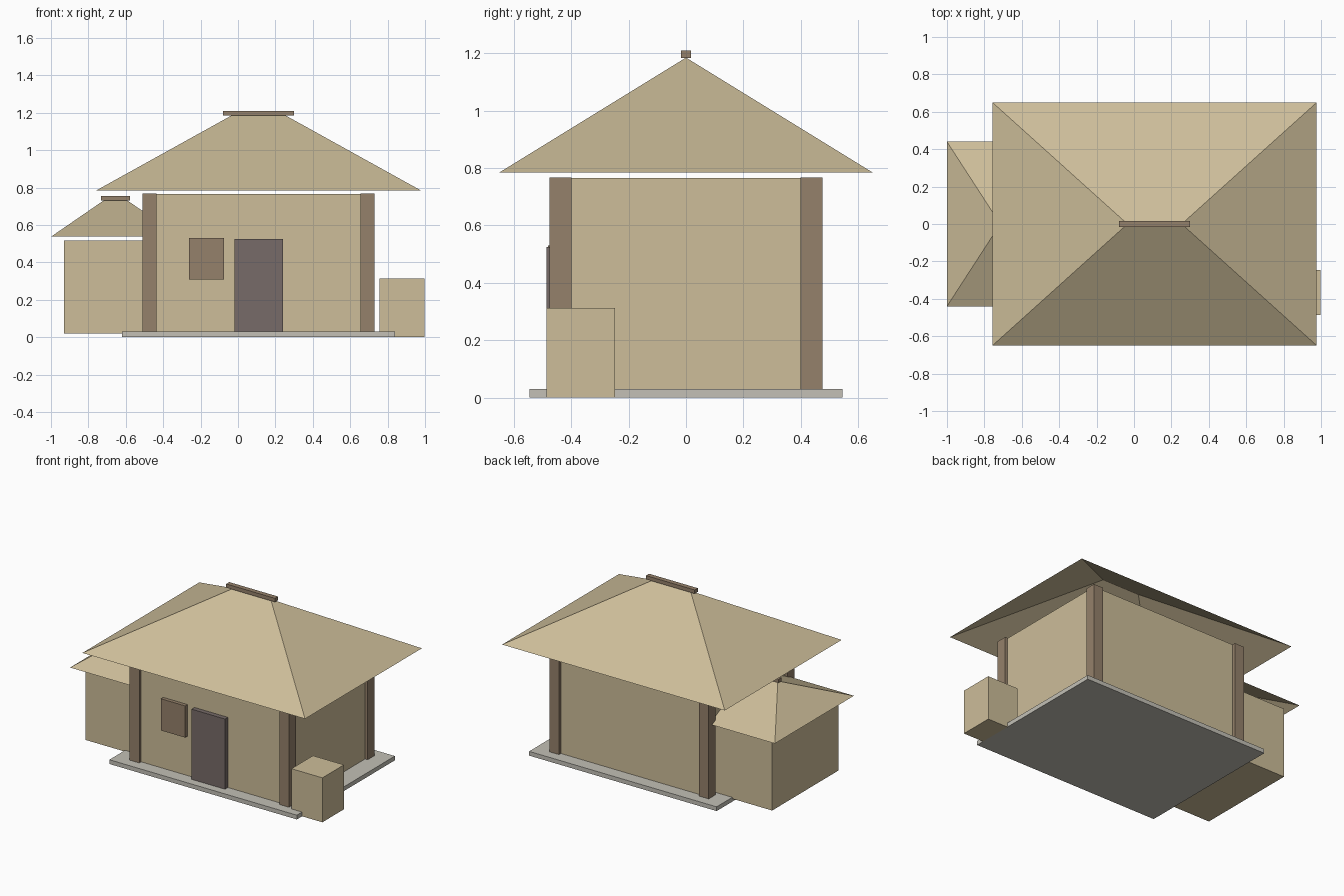
import bpy
import bmesh

cube = bpy.data.objects.get("Cube")
if cube:
    bpy.data.objects.remove(cube, do_unlink=True)


def material(name, r, g, b):
    m = bpy.data.materials.new(name)
    m.use_nodes = True
    m.diffuse_color = (r, g, b, 1)
    m.node_tree.nodes["Principled BSDF"].inputs["Base Color"].default_value = (r, g, b, 1)
    return m


STRAW = material("straw", 0.61, 0.51, 0.32)
WOOD = material("brown wood", 0.30, 0.22, 0.147)
DOOR = material("dark door", 0.184, 0.147, 0.138)
STONE = material("grey stone", 0.546, 0.527, 0.468)


def finish(name, bm, mat):
    bmesh.ops.recalc_face_normals(bm, faces=bm.faces)
    mesh = bpy.data.meshes.new(name)
    bm.to_mesh(mesh)
    bm.free()
    mesh.materials.append(mat)
    obj = bpy.data.objects.new(name, mesh)
    bpy.context.collection.objects.link(obj)
    return obj


def box(name, xs, ys, zs, mat):
    bm = bmesh.new()
    bmesh.ops.create_cube(bm, size=1)
    for v in bm.verts:
        for i, (lo, hi) in enumerate((xs, ys, zs)):
            v.co[i] = hi if v.co[i] > 0 else lo
    return finish(name, bm, mat)


def hip_roof(name, cx, half_x, half_y, half_ridge, eave, top, mat):
    """Open-bottomed hipped roof with its ridge along x."""
    bm = bmesh.new()
    a, b, c, d = [bm.verts.new((cx + sx * half_x, sy * half_y, eave))
                  for sx, sy in ((-1, -1), (1, -1), (1, 1), (-1, 1))]
    left, right = [bm.verts.new((cx + s * half_ridge, 0, top)) for s in (-1, 1)]
    for face in ((a, b, right, left), (b, c, right), (c, d, left, right), (d, a, left)):
        bm.faces.new(face)
    # Make the sheet face upward
    bm.normal_update()
    obj = finish(name, bm, mat)
    if obj.data.polygons[0].normal.z < 0:
        obj.data.flip_normals()
    return obj


# Main house
box("base_slab", (-0.62, 0.84), (-0.545, 0.545), (0, 0.03), STONE)
box("main_walls", (-0.49, 0.71), (-0.455, 0.455), (0.01, 0.765), STRAW)
for side, xs in (("right", (-0.51, -0.435)), ("left", (0.655, 0.73))):
    for end, ys in (("front", (-0.476, -0.4)), ("back", (0.4, 0.476))):
        box(f"{end}_{side}_post", xs, ys, (0.01, 0.767), WOOD)
hip_roof("main_roof", 0.11, 0.867, 0.65, 0.145, 0.785, 1.185, STRAW)
box("main_ridge_cap", (-0.08, 0.3), (-0.017, 0.017), (1.184, 1.21), WOOD)

# Door and shutter
box("front_door", (-0.02, 0.24), (-0.487, -0.45), (0.01, 0.524), DOOR)
box("window_shutter", (-0.263, -0.075), (-0.481, -0.45), (0.307, 0.53), WOOD)

# Side annex
box("annex_walls", (-0.93, -0.38), (-0.37, 0.37), (0.02, 0.517), STRAW)
hip_roof("annex_roof", -0.655, 0.345, 0.44, 0.06, 0.537, 0.733, STRAW)
box("annex_ridge_cap", (-0.732, -0.578), (-0.017, 0.017), (0.731, 0.755), WOOD)

# Storage crate beside the house
box("storage_crate", (0.757, 0.998), (-0.487, -0.247), (0, 0.313), STRAW)
